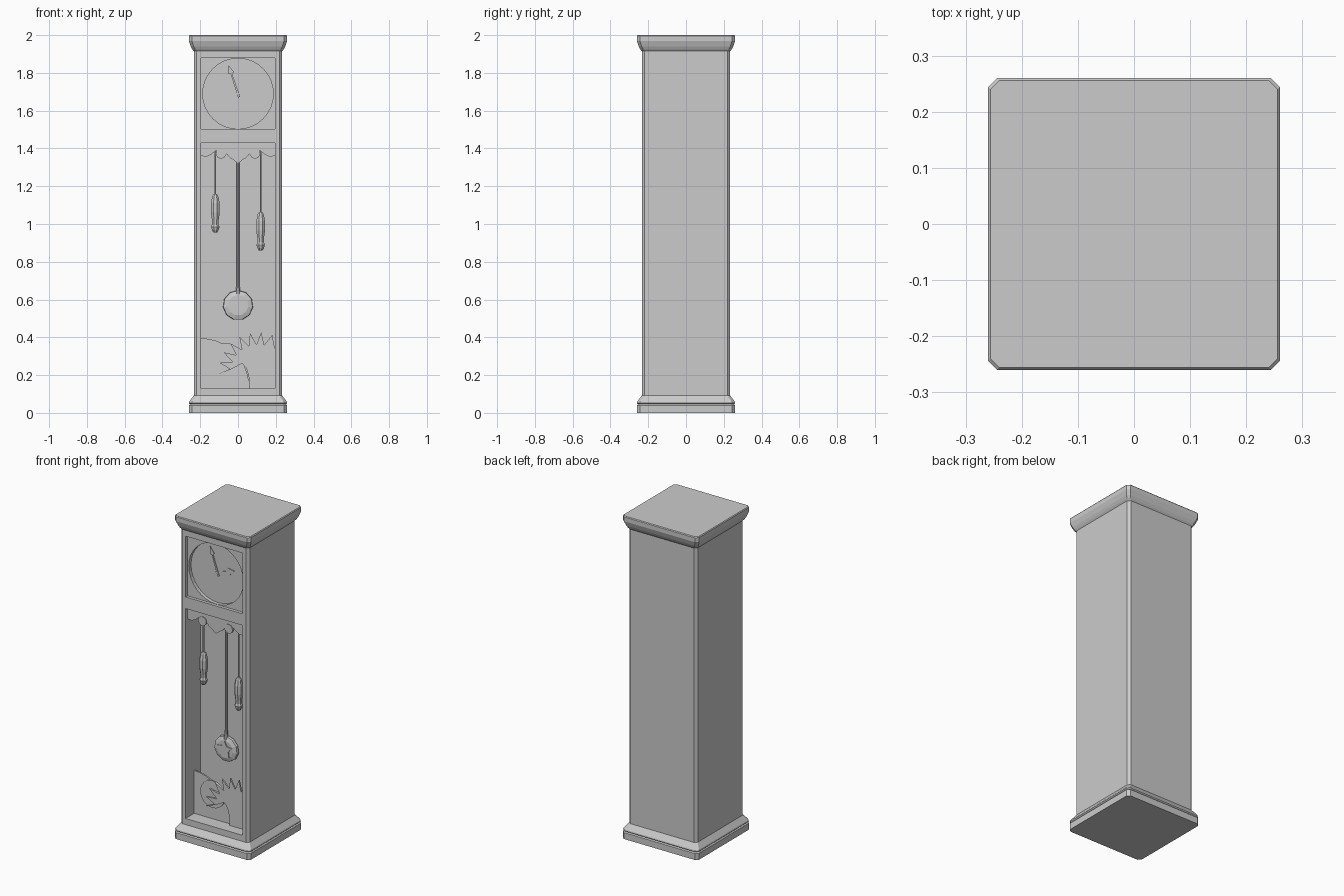
import bpy, bmesh
from math import sin, cos, pi, radians, atan2

if "Cube" in bpy.data.objects:
    bpy.data.objects.remove(bpy.data.objects["Cube"])


def finish(name, bm, smooth=False):
    bmesh.ops.recalc_face_normals(bm, faces=bm.faces)
    me = bpy.data.meshes.new(name)
    bm.to_mesh(me)
    bm.free()
    ob = bpy.data.objects.new(name, me)
    bpy.context.collection.objects.link(ob)
    return ob


def skin(name, rings):
    """Join equal-length rings of points and cap both ends."""
    bm = bmesh.new()
    vs = [[bm.verts.new(p) for p in r] for r in rings]
    n = len(vs[0])
    for a, b in zip(vs, vs[1:]):
        for i in range(n):
            j = (i + 1) % n
            bm.faces.new((a[i], a[j], b[j], b[i]))
    bm.faces.new(vs[0])
    bm.faces.new(vs[-1])
    return finish(name, bm)


def plate(name, pts, front, back):
    """Flat outline in x/z, given thickness in y."""
    return skin(name, [[(x, y, z) for x, z in pts] for y in (front, back)])


def square_ring(z, h, c):
    """Square of half width h with corners cut by c."""
    k = h - c
    return [(k, -h, z), (h, -k, z), (h, k, z), (k, h, z),
            (-k, h, z), (-h, k, z), (-h, -k, z), (-k, -h, z)]


def circle(cx, cz, r, n, a0=0.0):
    return [(cx + r * cos(a0 + 2 * pi * i / n), cz + r * sin(a0 + 2 * pi * i / n)) for i in range(n)]


def lathe(name, x, y, profile, n=8):
    return skin(name, [[(px, py, z) for px, py in circle(x, y, r, n, pi / n)] for z, r in profile])


def rect(x0, x1, z0, z1):
    return [(x0, z0), (x1, z0), (x1, z1), (x0, z1)]


def carve(ob, cutter):
    m = ob.modifiers.new("cut", 'BOOLEAN')
    m.operation = 'DIFFERENCE'
    m.solver = 'EXACT'
    m.object = cutter
    bpy.context.view_layer.objects.active = ob
    bpy.ops.object.modifier_apply(modifier=m.name)
    bpy.data.objects.remove(cutter)


# Case: trunk with openings for the dial and the pendulum
case = skin("case", [square_ring(z, 0.234, 0.015) for z in (0.08, 1.93)])
W = 0.195
carve(case, plate("cut_door", rect(-W, W, 0.13, 1.43), -0.3, -0.09))
carve(case, plate("cut_window", rect(-W, W, 1.502, 1.878), -0.3, -0.215))
carve(case, plate("cut_dial", circle(0, 1.69, 0.187, 32), -0.3, -0.193))

# Base plinth and top cornice
skin("base", [square_ring(*r) for r in (
    (0, 0.26, 0.016), (0.04, 0.26, 0.016), (0.046, 0.254, 0.015), (0.052, 0.26, 0.016),
    (0.06, 0.258, 0.016), (0.092, 0.234, 0.015))])
skin("cornice", [square_ring(*r) for r in (
    (1.915, 0.234, 0.015), (1.925, 0.242, 0.015), (1.94, 0.25, 0.016), (1.968, 0.26, 0.016),
    (1.995, 0.26, 0.016), (2.0, 0.256, 0.016))])


# Dial hands, drawn pointing along +u then turned to their direction
def hand(name, half, dx, dz, y):
    a = atan2(dz, dx)
    pts = half + [(u, -v) for u, v in reversed(half) if v > 0]
    plate(name, [(u * cos(a) - v * sin(a), 1.69 + u * sin(a) + v * cos(a)) for u, v in pts], y, y + 0.004)


hand("minute_hand", [(-0.02, 0.006), (0.11, 0.004), (0.115, 0.016), (0.16, 0)], -0.05, 0.15, -0.202)
hand("hour_hand", [(-0.02, 0.006), (0.065, 0.004), (0.08, 0.02), (0.12, 0)], 0.113, 0.04, -0.197)

# Scalloped valance with a scroll at each side
half = [(-0.195, 1.43), (-0.195, 1.36), (-0.165, 1.357), (-0.14, 1.37), (-0.115, 1.39),
        (-0.085, 1.35), (-0.06, 1.37), (-0.045, 1.352), (-0.025, 1.34)]
plate("valance", half + [(0, 1.32)] + [(-x, z) for x, z in reversed(half)], -0.217, -0.207)
for side, s in (("left", -1), ("right", 1)):
    plate(side + "_scroll", circle(s * 0.09, 1.375, 0.028, 14), -0.222, -0.205)

# Hanging weights on cords, the right one lower
for side, x, dz in (("left", -0.12, 0), ("right", 0.12, -0.095)):
    prof = [(0.955, 0.011), (0.968, 0.019), (0.985, 0.024), (1.0, 0.018), (1.02, 0.019),
            (1.06, 0.025), (1.11, 0.025), (1.145, 0.018), (1.158, 0.009)]
    lathe(side + "_weight", x, -0.165, [(z + dz, r) for z, r in prof])
    lathe(side + "_cord", x, -0.165, [(1.15 + dz, 0.005), (1.42, 0.005)], 6)

# Pendulum rod, bob and star
lathe("pendulum_rod", 0, -0.115, [(0.62, 0.014), (0.69, 0.008), (1.42, 0.008)])
bob = [(-0.098, 0.07), (-0.105, 0.08), (-0.12, 0.078), (-0.128, 0.055)]
skin("pendulum_bob", [[(x, y, z) for x, z in circle(0, 0.57, r, 11, pi / 2)] for y, r in bob])
star = []
for i in range(10):
    a, r = pi / 2 + i * pi / 5, 0.052 if i % 2 == 0 else 0.027
    star.append((r * cos(a), 0.57 + r * sin(a)))
plate("pendulum_star", star, -0.134, -0.126)

# Cut-out scenery at the bottom of the pendulum case
hill = [(-W, 0.13)] + [(-W + 0.255 * cos(radians(a)), 0.13 + 0.265 * sin(radians(a))) for a in range(0, 91, 9)]
plate("hill_cutout", hill, -0.15, -0.14)
plate("disc_cutout", circle(-0.065, 0.285, 0.084, 24), -0.157, -0.149)
fan = [(W, 0.13), (W, 0.34)]
for i in range(8):
    for da, r in ((0, 0.21), (8, 0.145)):
        a = radians(69 + 16.3 * i + da)
        fan.append((min(W, 0.106 + r * cos(a)), 0.217 + r * sin(a)))
fan[-1] = (0.022, 0.262)
fan += [(0.045, 0.235), (0.057, 0.19), (0.058, 0.13)]
plate("spiky_leaf_cutout", fan, -0.168, -0.158)
